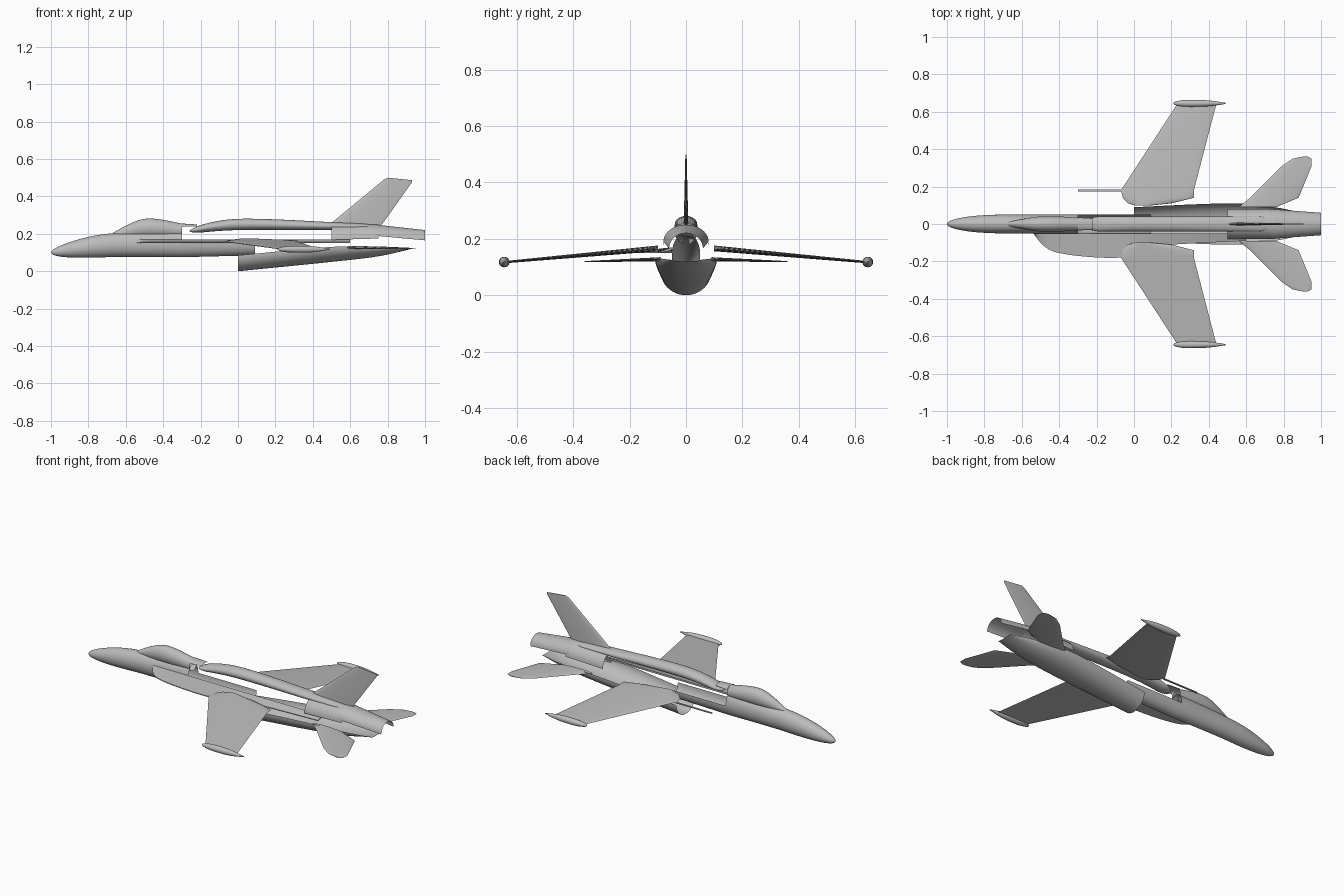
import bpy, bmesh, math

default_cube = bpy.data.objects.get("Cube")
if default_cube:
    bpy.data.objects.remove(default_cube)

GREY = (0.5, 0.5, 0.5, 1)
grey = bpy.data.materials.new("airframe grey")
grey.use_nodes = True
grey.diffuse_color = GREY
grey.node_tree.nodes["Principled BSDF"].inputs["Base Color"].default_value = GREY


def skin(name, rings, closed=True, capped=True):
    """Join rings of points into one smooth surface."""
    bm = bmesh.new()
    rows = [[bm.verts.new(point) for point in ring] for ring in rings]
    count = len(rows[0])
    for row, following in zip(rows, rows[1:]):
        for i in range(count if closed else count - 1):
            j = (i + 1) % count
            bm.faces.new((row[i], row[j], following[j], following[i]))
    if closed and capped:
        bm.faces.new(rows[0])
        bm.faces.new(rows[-1])
    bmesh.ops.recalc_face_normals(bm, faces=bm.faces)
    mesh = bpy.data.meshes.new(name)
    bm.to_mesh(mesh)
    bm.free()
    mesh.materials.append(grey)
    part = bpy.data.objects.new(name, mesh)
    bpy.context.collection.objects.link(part)
    bpy.context.view_layer.objects.active = part
    part.select_set(True)
    bpy.ops.object.shade_smooth_by_angle(angle=math.radians(40))
    part.select_set(False)


def flow(stations, steps=16):
    """Fill in stations along a smooth curve through them."""
    padded = [stations[0]] + stations + [stations[-1]]
    filled = []
    for before, start, end, after in zip(padded, padded[1:], padded[2:], padded[3:]):
        for k in range(steps):
            u = k / steps
            ease = u * u * (3 - 2 * u)
            leave, arrive = u * (1 - u) ** 2 / 2, u * u * (u - 1) / 2
            filled.append(tuple(
                b + (c - b) * ease + (c - a) * leave + (d - b) * arrive
                for a, b, c, d in zip(before, start, end, after)))
    return filled + [stations[-1]]


def dome(distance, length):
    """Scale of a rounded end at a distance from its tip."""
    if distance >= length:
        return 1
    return max(0.05, math.sqrt(1 - (1 - distance / length) ** 2))


def body(name, stations, arc=(0, 360), front=0, back=0, y=0, capped=True):
    """Stations are x, half width, bottom and top; front and back are rounded lengths."""
    closed = arc == (0, 360)
    segments = 28
    first, last = math.radians(arc[0]), math.radians(arc[1])
    angles = [first + (last - first) * i / segments
              for i in range(segments if closed else segments + 1)]
    nose, tail = stations[0][0], stations[-1][0]
    rings = []
    for x, width, bottom, top in flow(stations):
        scale = dome(x - nose, front) * dome(tail - x, back)
        middle, height = (bottom + top) / 2, (top - bottom) / 2
        rings.append([(x, y + width * scale * math.cos(angle),
                       middle + height * scale * math.sin(angle)) for angle in angles])
    skin(name, rings, closed, capped)


def foil(leading, trailing, thickness, place, segments=20):
    """A closed section, fuller towards its leading edge."""
    ring = []
    for i in range(segments):
        angle = math.tau * i / segments
        along = (1 - math.cos(angle)) / 2
        offset = thickness * math.sin(angle) * (0.6 - 0.3 * along)
        ring.append(place(leading + (trailing - leading) * along, offset))
    return ring


def lifting_surface(name, outline, side, height, droop, thickness, thinning):
    """Outline rows are distance from the centre line, leading and trailing edge."""
    rings = []
    for out, leading, trailing in outline:
        level = height - droop * out
        rings.append(foil(leading, trailing, thickness - thinning * out,
                          lambda x, offset: (x, side * out, level + offset)))
    skin(name, rings)


LOWER_HALF, UPPER_HALF = (180, 360), (0, 180)

# Nose and cockpit, open at the rear
body("nose", [(-1, .05, .05, .15), (-.7, .05, .075, .2), (-.3, .05, .075, .22)],
     front=.3, capped=False)
body("canopy", [(-.68, .01, .18, .2), (-.5, .04, .18, .28), (-.3, .035, .18, .255)],
     capped=False)
body("canopy_fairing", [(-.3, .035, .22, .255), (-.22, .03, .23, .25)], UPPER_HALF)

# Open trough behind the cockpit
body("lower_fuselage", [(-.3, .05, .075, .22), (.09, .05, .085, .21)], LOWER_HALF)

# Dorsal spine
body("spine", [(-.26, .04, .2, .23), (0, .04, .22, .28), (.55, .04, .22, .26),
               (.74, .04, .23, .25)], front=.08, back=.08)

# Rear fuselage arch and exhaust shroud
body("rear_fuselage", [(.5, .08, .09, .245), (.75, .08, .1, .25)], UPPER_HALF)
body("exhaust_shroud", [(.73, .08, .13, .25), (1, .06, .11, .22)], UPPER_HALF)

# Open belly shell
body("belly", [(0, .09, 0, .17), (.5, .11, .05, .21), (.75, .09, .08, .18),
               (.93, .05, .12, .13)], LOWER_HALF)

# Strake on the right flank, and its loose outer edge on the left flank
strake = flow([(-.54, .05), (-.42, .15), (-.08, .18), (.1, .12), (.6, .09)])
skin("right_strake", [[(x, -edge, .15), (x, -edge, .155), (x, -.05, .17), (x, -.05, .16)]
                      for x, edge in strake])
skin("left_strake_edge", [[(x, y, z) for y, z in
                           ((.175, .15), (.185, .15), (.185, .155), (.175, .155))]
                          for x in (-.3, -.06)])

# Wings, tip rails and tailplanes on both sides
wing = [(.1, 0, .1), (.11, -.03, .2), (.14, -.06, .32), (.18, -.07, .32), (.64, .23, .44)]
tailplane = [(.09, .56, .76), (.14, .62, .88), (.31, .79, .95), (.35, .85, .95), (.36, .9, .93)]
for label, side in (("left", 1), ("right", -1)):
    lifting_surface(label + "_wing", wing, side,
                    height=.175, droop=.09, thickness=.024, thinning=.024)
    lifting_surface(label + "_tailplane", tailplane, side,
                    height=.13, droop=.03, thickness=.02, thinning=.045)
    body(label + "_tip_rail", [(.21, .02, .1, .135), (.38, .017, .1, .135),
                               (.49, .003, .115, .12)], front=.1, y=side * .645)

# Swept tail fin with a slanted tip
fin = [(.25, .49, .77), (.49, .78, .93), (.5, .8, .93)]
skin("fin", [foil(leading, trailing, .05 * (.6 - z),
                  lambda x, offset: (x, offset, z - .4 * (z - .25) * (x - leading)))
             for z, leading, trailing in fin])
